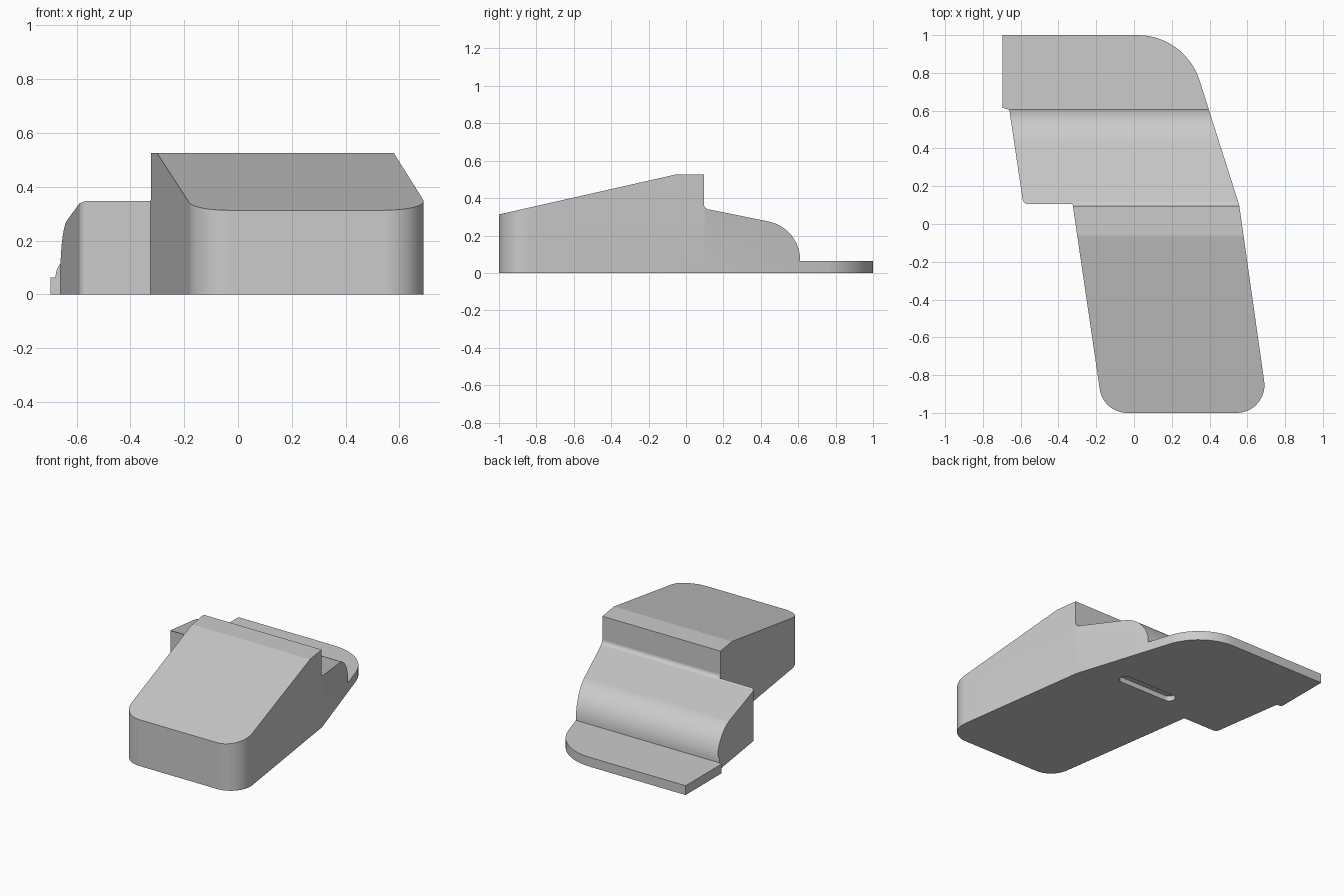
import bpy
import bmesh
import math
from mathutils import Vector

cube = bpy.data.objects.get("Cube")
if cube:
    bpy.data.objects.remove(cube, do_unlink=True)

grey = bpy.data.materials.new("plain_grey")
grey.use_nodes = True
colour = (0.6, 0.6, 0.6, 1)
grey.diffuse_color = colour
grey.node_tree.nodes["Principled BSDF"].inputs["Base Color"].default_value = colour


def rounded(corners, steps=14):
    """Corners are (u, v, radius); returns the outline with filleted corners."""
    points = []
    for i, (u, v, radius) in enumerate(corners):
        here = Vector((u, v))
        if not radius:
            points.append(here)
            continue
        before = (Vector(corners[i - 1][:2]) - here).normalized()
        after = (Vector(corners[(i + 1) % len(corners)][:2]) - here).normalized()
        half = before.angle(after) / 2
        centre = here + (before + after).normalized() * radius / math.sin(half)
        first = here + before * radius / math.tan(half) - centre
        last = here + after * radius / math.tan(half) - centre
        start = math.atan2(first.y, first.x)
        sweep = math.remainder(math.atan2(last.y, last.x) - start, math.tau)
        for k in range(steps + 1):
            angle = start + sweep * k / steps
            points.append(centre + Vector((math.cos(angle), math.sin(angle))) * radius)
    return points


def prism(name, outline, place, shift):
    """Closed solid from a flat outline, placed by a function and swept along a vector."""
    bm = bmesh.new()
    near = [bm.verts.new(place(p)) for p in outline]
    far = [bm.verts.new(v.co + Vector(shift)) for v in near]
    bm.faces.new(near)
    bm.faces.new(far[::-1])
    for i in range(len(near)):
        bm.faces.new((near[i], near[i - 1], far[i - 1], far[i]))
    bmesh.ops.recalc_face_normals(bm, faces=bm.faces)
    mesh = bpy.data.meshes.new(name)
    bm.to_mesh(mesh)
    bm.free()
    mesh.materials.append(grey)
    obj = bpy.data.objects.new(name, mesh)
    bpy.context.collection.objects.link(obj)
    return obj


def carve(target, cutter, operation):
    mod = target.modifiers.new("carve", "BOOLEAN")
    mod.operation = operation
    mod.solver = "EXACT"
    mod.object = cutter
    bpy.context.view_layer.objects.active = target
    bpy.context.view_layer.update()
    bpy.ops.object.modifier_apply(modifier=mod.name)
    bpy.data.objects.remove(cutter, do_unlink=True)


# Side silhouette: sloped block, step, rounded nose and thin rear plate
side = rounded([
    (-1.1, 0, 0), (1.1, 0, 0), (1.1, 0.063, 0), (0.61, 0.063, 0),
    (0.61, 0.241, 0.21), (0.095, 0.345, 0.03), (0.095, 0.525, 0),
    (-0.06, 0.525, 0), (-1.1, 0.29, 0),
])
body = prism("wedge_body", side, lambda p: (-0.8, p.x, p.y), (1.6, 0, 0))

# Plan outline: skewed front block, offset middle and plate with one round corner
plan = rounded([
    (-0.163, -1, 0.147), (0.713, -1, 0.147), (0.557, 0.1, 0), (0.271, 1, 0.345),
    (-0.697, 1, 0), (-0.697, 0.615, 0), (-0.66, 0.605, 0),
    (-0.586, 0.105, 0.03), (-0.325, 0.105, 0),
])
carve(body, prism("plan_cutter", plan, lambda p: (p.x, p.y, -0.2), (0, 0, 1)), "INTERSECT")

# Shallow slot underneath
slot = rounded([(-0.125, 0.2, 0.039), (0.31, 0.2, 0.039),
                (0.31, 0.28, 0.039), (-0.125, 0.28, 0.039)], 6)
carve(body, prism("slot_cutter", slot, lambda p: (p.x, p.y, -0.1), (0, 0, 0.135)), "DIFFERENCE")

# Smooth fillets, crisp edges
bpy.ops.object.select_all(action="DESELECT")
body.select_set(True)
bpy.context.view_layer.objects.active = body
bpy.ops.object.shade_smooth_by_angle(angle=math.radians(10))
weighted = body.modifiers.new("weighted_normals", "WEIGHTED_NORMAL")
weighted.keep_sharp = True
